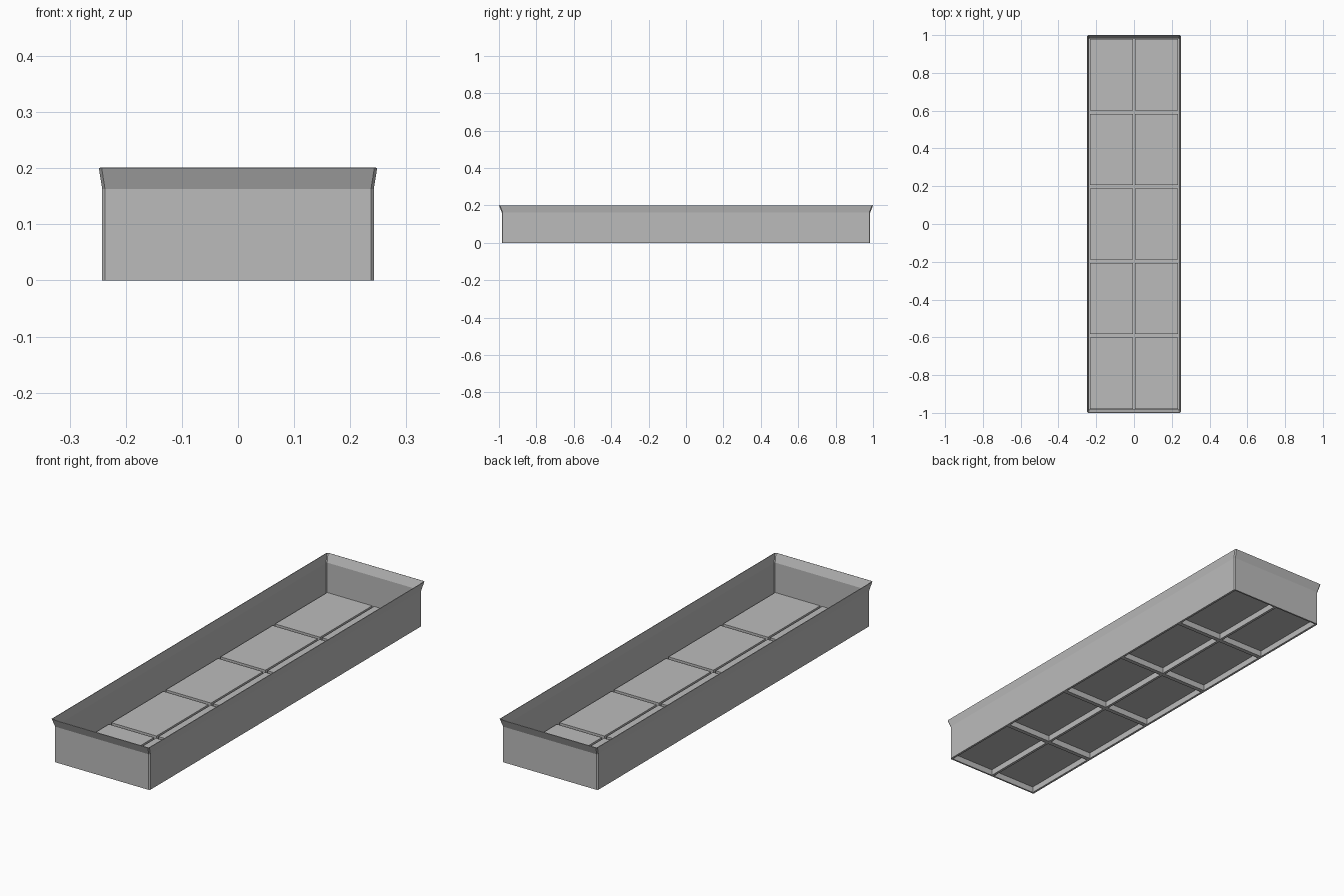
import bpy, bmesh

cube = bpy.data.objects.get("Cube")
if cube:
    bpy.data.objects.remove(cube, do_unlink=True)

# Plain grey plastic
mat = bpy.data.materials.new("mid grey")
mat.use_nodes = True
grey = (0.5, 0.5, 0.5, 1)
mat.diffuse_color = grey
mat.node_tree.nodes["Principled BSDF"].inputs["Base Color"].default_value = grey

HALF_X, HALF_Y = 0.242, 0.985
COLS, ROWS = 2, 5
PITCH_X, PITCH_Y = 0.238, 0.395
PANEL_X, PANEL_Y = 0.113, 0.1875


def grid_lines(half, count, pitch, panel):
    """Outer edges plus both sides of every panel."""
    centres = [(i - (count - 1) / 2) * pitch for i in range(count)]
    return [-half] + [c + s * panel for c in centres for s in (-1, 1)] + [half]


xs = grid_lines(HALF_X, COLS, PITCH_X, PANEL_X)
ys = grid_lines(HALF_Y, ROWS, PITCH_Y, PANEL_Y)
bm = bmesh.new()

# Floor lattice
verts = [[bm.verts.new((x, y, 0)) for x in xs] for y in ys]
panels = []
for j in range(len(ys) - 1):
    for i in range(len(xs) - 1):
        f = bm.faces.new((verts[j][i], verts[j][i + 1],
                          verts[j + 1][i + 1], verts[j + 1][i]))
        if i % 2 and j % 2:
            panels.append(f)
bm.normal_update()

# Raised panels, hollow underneath
bmesh.ops.inset_individual(bm, faces=panels, thickness=0.001, depth=0.027)

# Small chamfer on the four corners
corners = [verts[j][i] for j in (0, -1) for i in (0, -1)]
bmesh.ops.bevel(bm, geom=corners, offset=0.005, segments=1, affect='VERTICES')

# Upright walls, then the flared rim
rim = [e for e in bm.edges if e.is_boundary]
for height, grow_x, grow_y in ((0.163, 1, 1), (0.2, 0.248 / HALF_X, 1 / HALF_Y)):
    new = bmesh.ops.extrude_edge_only(bm, edges=rim)["geom"]
    rim = [g for g in new if isinstance(g, bmesh.types.BMEdge)]
    for v in (g for g in new if isinstance(g, bmesh.types.BMVert)):
        v.co = (v.co.x * grow_x, v.co.y * grow_y, height)
    rim = [e for e in rim if e.is_boundary]

# Face the sheet towards the inside of the tray
bmesh.ops.recalc_face_normals(bm, faces=bm.faces[:])
bm.normal_update()
floor = max(bm.faces, key=lambda f: abs(f.normal.z))
if floor.normal.z < 0:
    bmesh.ops.reverse_faces(bm, faces=bm.faces[:])

mesh = bpy.data.meshes.new("tray")
bm.to_mesh(mesh)
bm.free()
mesh.materials.append(mat)
tray = bpy.data.objects.new("tray", mesh)
bpy.context.collection.objects.link(tray)

# Sheet thickness, added inwards
solid = tray.modifiers.new("thickness", 'SOLIDIFY')
solid.thickness = 0.003
solid.offset = 1
